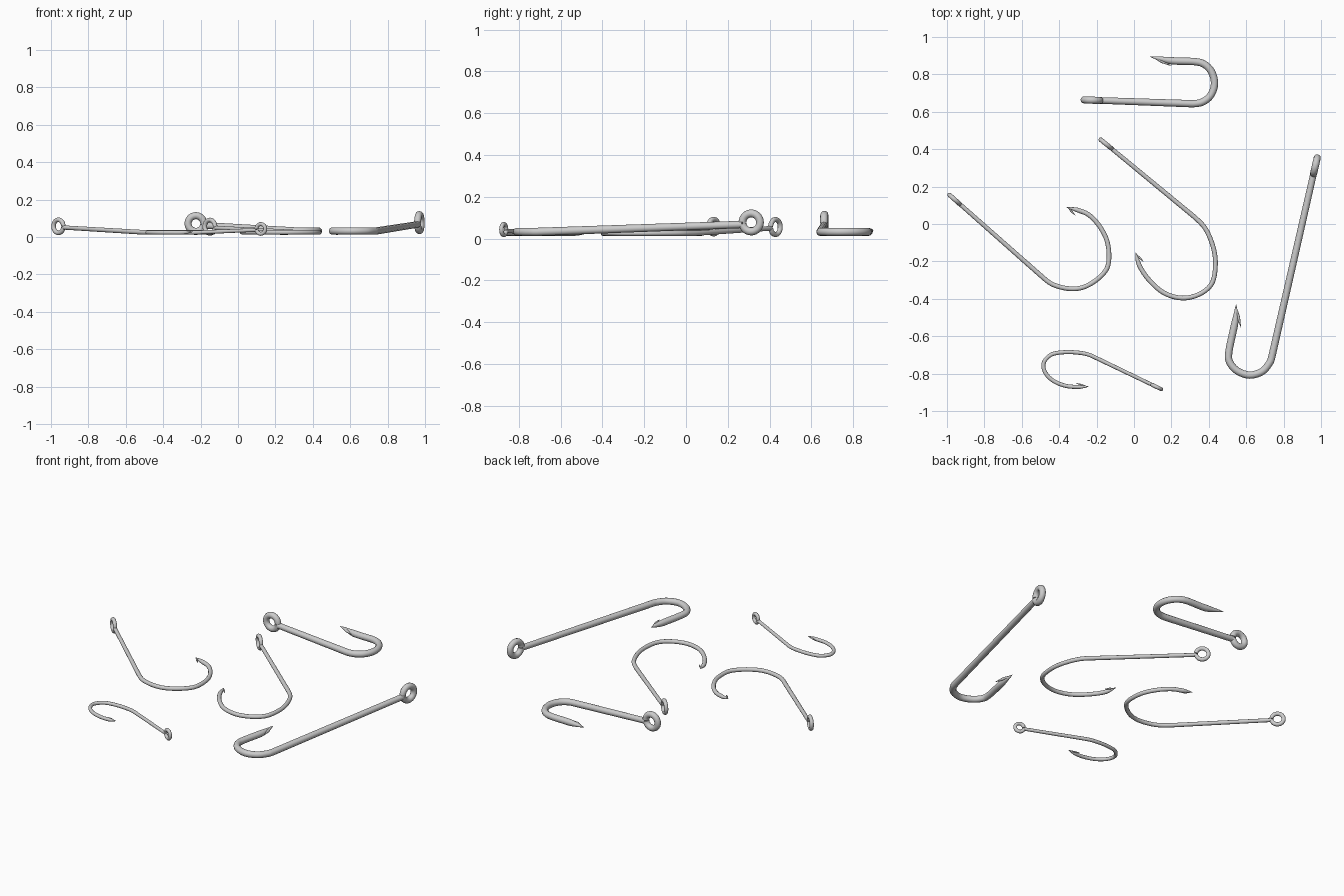
import bpy, math
from mathutils import Vector

if "Cube" in bpy.data.objects:
    bpy.data.objects.remove(bpy.data.objects["Cube"])


def smooth_path(pts, steps=6):
    """Straight shank for the first span, Catmull-Rom through the bend."""
    lead = pts[1] - (pts[1] - pts[0]).normalized() * (pts[2] - pts[1]).length
    ctrl = [lead] + pts[1:] + [2 * pts[-1] - pts[-2]]
    out = [pts[0]]
    for i in range(1, len(ctrl) - 2):
        a, b, c, d = ctrl[i - 1:i + 3]
        for s in range(steps):
            t = s / steps
            out.append(0.5 * (2 * b + (c - a) * t + (2 * a - 5 * b + 4 * c - d) * t * t
                              + (3 * b - a - 3 * c + d) * t ** 3))
    return out + [pts[-1]]


def add_spline(curve, pts, radii):
    sp = curve.splines.new('POLY')
    sp.points.add(len(pts) - 1)
    for p, co, r in zip(sp.points, pts, radii):
        p.co = (*co, 1)
        p.radius = r


def hook(name, eye, eye_r, wire, bend_z, bend, barb, taper):
    """eye: ring centre, bend: xy points from shank end to tip, barb: xy of barb end."""
    curve = bpy.data.curves.new(name, 'CURVE')
    curve.dimensions = '3D'
    curve.bevel_depth = 1
    curve.bevel_resolution = 4
    curve.use_fill_caps = True
    centre = Vector(eye)
    pts = [Vector((x, y, bend_z)) for x, y in bend]
    pts[-1].z += wire * 0.4
    out = Vector((centre.x - pts[0].x, centre.y - pts[0].y, 0)).normalized()

    # shank, bend and tapered point
    start = centre - out * eye_r - Vector((0, 0, wire * 0.5))
    path = smooth_path([start] + pts)
    tip = path[-1]
    radii = [wire * max(0.02, min(1, ((p - tip).length / taper) ** 0.75)) for p in path]
    radii[0] *= 0.9
    add_spline(curve, path, radii)

    # eye: wire curled round, nearly closed above the shank
    ring = []
    for i in range(37):
        a = math.radians(190 + 348 * i / 36)
        ring.append(centre + out * eye_r * math.cos(a) + Vector((0, 0, eye_r * math.sin(a))))
    add_spline(curve, ring, [wire * 0.97] * len(ring))

    # barb: sliver peeling back from the point
    end = Vector((*barb, bend_z + wire * 0.2))
    root = tip.lerp(pts[-2], 0.15)
    add_spline(curve, [root, root.lerp(end, 0.5), end],
               [wire * 0.15, wire * 0.45, wire * 0.03])

    ob = bpy.data.objects.new(name, curve)
    bpy.context.collection.objects.link(ob)
    bpy.ops.object.select_all(action='DESELECT')
    ob.select_set(True)
    bpy.context.view_layer.objects.active = ob
    bpy.ops.object.convert(target='MESH')
    bpy.ops.object.shade_smooth_by_angle(angle=math.radians(40))


hook("short_thick_hook", (-.225, .662, .072), .042, .0195, .032,
     [(.31, .643), (.36, .65), (.402, .678), (.426, .723), (.429, .77), (.412, .818),
      (.377, .853), (.325, .868), (.20, .873), (.085, .895)], (.20, .845), .11)

hook("left_round_hook", (-.96, .132, .057), .035, .0125, .025,
     [(-.506, -.269), (-.437, -.322), (-.345, -.346), (-.265, -.336), (-.185, -.286),
      (-.138, -.218), (-.14, -.107), (-.18, -.018), (-.238, .046), (-.297, .073),
      (-.362, .09)], (-.313, .045), .06)

hook("middle_round_hook", (-.15, .428, .055), .036, .0125, .025,
     [(.319, .041), (.383, -.027), (.426, -.133), (.435, -.23), (.415, -.32), (.35, -.375),
      (.26, -.396), (.163, -.37), (.083, -.302), (.03, -.224), (.008, -.15)],
     (.052, -.203), .06)

hook("long_shank_hook", (.97, .312, .077), .043, .0195, .032,
     [(.737, -.71), (.725, -.742), (.686, -.788), (.619, -.808), (.552, -.785),
      (.511, -.737), (.508, -.678), (.541, -.518), (.546, -.43)], (.572, -.555), .10)

hook("small_hook", (.122, -.872, .043), .026, .0108, .024,
     [(-.228, -.704), (-.281, -.69), (-.362, -.685), (-.437, -.696), (-.477, -.731),
      (-.484, -.768), (-.463, -.811), (-.42, -.845), (-.362, -.866), (-.303, -.871),
      (-.24, -.869)], (-.312, -.85), .05)
